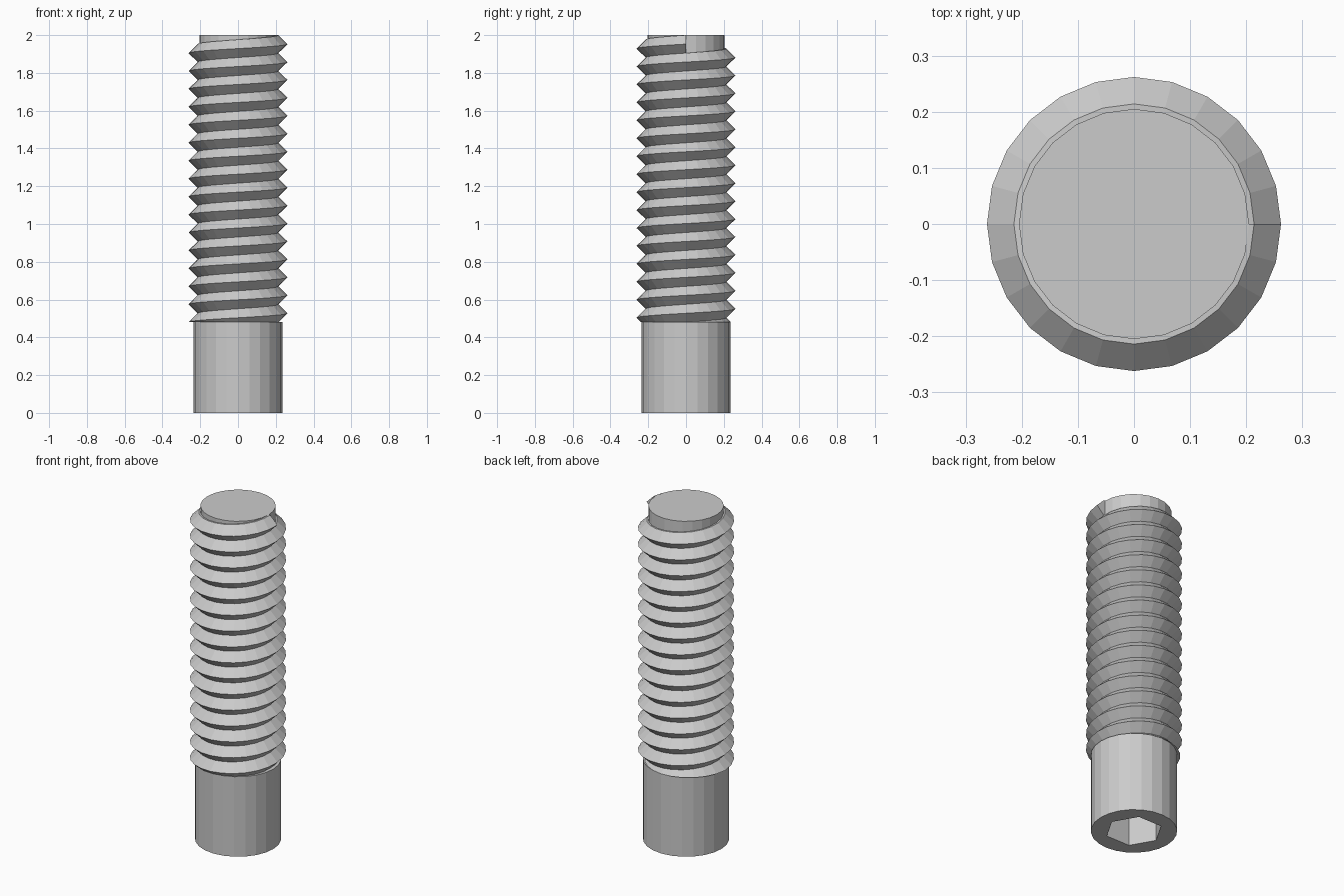
import bpy
import bmesh
from math import cos, sin, tau

SIDES = 24
TURNS = 16
SHANK_TOP, TOP = 0.48, 2.0
PITCH = (TOP - SHANK_TOP) / TURNS
CORE_R, ROOT_R, CREST_R = 0.205, 0.214, 0.262
SHANK_R, HEX_R, HEX_DEPTH = 0.235, 0.157, 0.25

cube = bpy.data.objects.get("Cube")
if cube:
    bpy.data.objects.remove(cube, do_unlink=True)

steel = bpy.data.materials.new("plain_grey_steel")
steel.use_nodes = True
grey = (0.6, 0.6, 0.6, 1.0)
steel.diffuse_color = grey
steel.node_tree.nodes["Principled BSDF"].inputs["Base Color"].default_value = grey


def finish(name, bm):
    mesh = bpy.data.meshes.new(name)
    bm.to_mesh(mesh)
    bm.free()
    mesh.materials.append(steel)
    obj = bpy.data.objects.new(name, mesh)
    bpy.context.collection.objects.link(obj)
    return obj


def polar(bm, r, step, z, sides=SIDES):
    a = tau * step / sides
    return bm.verts.new((r * cos(a), r * sin(a), z))


def ring(bm, r, z, sides=SIDES):
    return [polar(bm, r, i, z, sides) for i in range(sides)]


def wall(bm, low, high):
    n = len(low)
    for i in range(n):
        j = (i + 1) % n
        bm.faces.new((low[i], low[j], high[j], high[i]))


# Shank: plain cylinder with a hexagonal socket in its underside
bm = bmesh.new()
bottom, top = ring(bm, SHANK_R, 0), ring(bm, SHANK_R, SHANK_TOP)
mouth, floor = ring(bm, HEX_R, 0, 6), ring(bm, HEX_R, HEX_DEPTH, 6)
wall(bm, bottom, top)
wall(bm, floor, mouth)
bm.faces.new(top)
bm.faces.new(reversed(floor))
per = SIDES // 6
for i in range(6):
    arc = [bottom[(per * i + k) % SIDES] for k in range(per + 1)]
    bm.faces.new([mouth[i], mouth[(i + 1) % 6]] + arc[::-1])
finish("shank", bm)

# Core: the rod inside the thread, showing at the tip
bm = bmesh.new()
low, high = ring(bm, CORE_R, SHANK_TOP), ring(bm, CORE_R, TOP)
wall(bm, low, high)
bm.faces.new(high)
bm.faces.new(reversed(low))
finish("core", bm)

# Thread: one right-handed V ridge, each turn sharing its root with the next
bm = bmesh.new()
first, last = -SIDES, (TURNS - 1) * SIDES


def height(step):
    return SHANK_TOP + PITCH * step / SIDES


roots = {s: polar(bm, ROOT_R, s, height(s)) for s in range(first, last + SIDES + 1)}
crests = {s: polar(bm, CREST_R, s, height(s) + PITCH / 2) for s in range(first, last + 1)}
for s in range(first, last):
    up = s + SIDES
    bm.faces.new((roots[s], roots[s + 1], crests[s + 1], crests[s]))
    bm.faces.new((crests[s], crests[s + 1], roots[up + 1], roots[up]))

# Ledge from the last root in to the core, and the flat end of the ridge
ledge = {s: polar(bm, CORE_R - 0.01, s, height(s)) for s in range(last, last + SIDES + 1)}
for s in range(last, last + SIDES):
    bm.faces.new((roots[s], roots[s + 1], ledge[s + 1], ledge[s]))
bm.faces.new((ledge[last], roots[last], crests[last], roots[last + SIDES], ledge[last + SIDES]))
bmesh.ops.recalc_face_normals(bm, faces=bm.faces)

# Trim the ridge flat where it meets the shank and close the underside
bmesh.ops.bisect_plane(bm, geom=bm.verts[:] + bm.edges[:] + bm.faces[:], dist=1e-5,
                       plane_co=(0, 0, SHANK_TOP), plane_no=(0, 0, 1), clear_inner=True)
half = SIDES / 2
rim = [polar(bm, ROOT_R + (CREST_R - ROOT_R) * (1 - abs(s - half) / half), s, SHANK_TOP)
       for s in range(SIDES)]
bm.faces.new(reversed(rim))
thread = finish("thread", bm)

# Make sure the ridge flanks face outward
flank = max(thread.data.polygons, key=lambda p: p.center.xy.length)
if flank.normal.xy.dot(flank.center.xy) < 0:
    thread.data.flip_normals()
